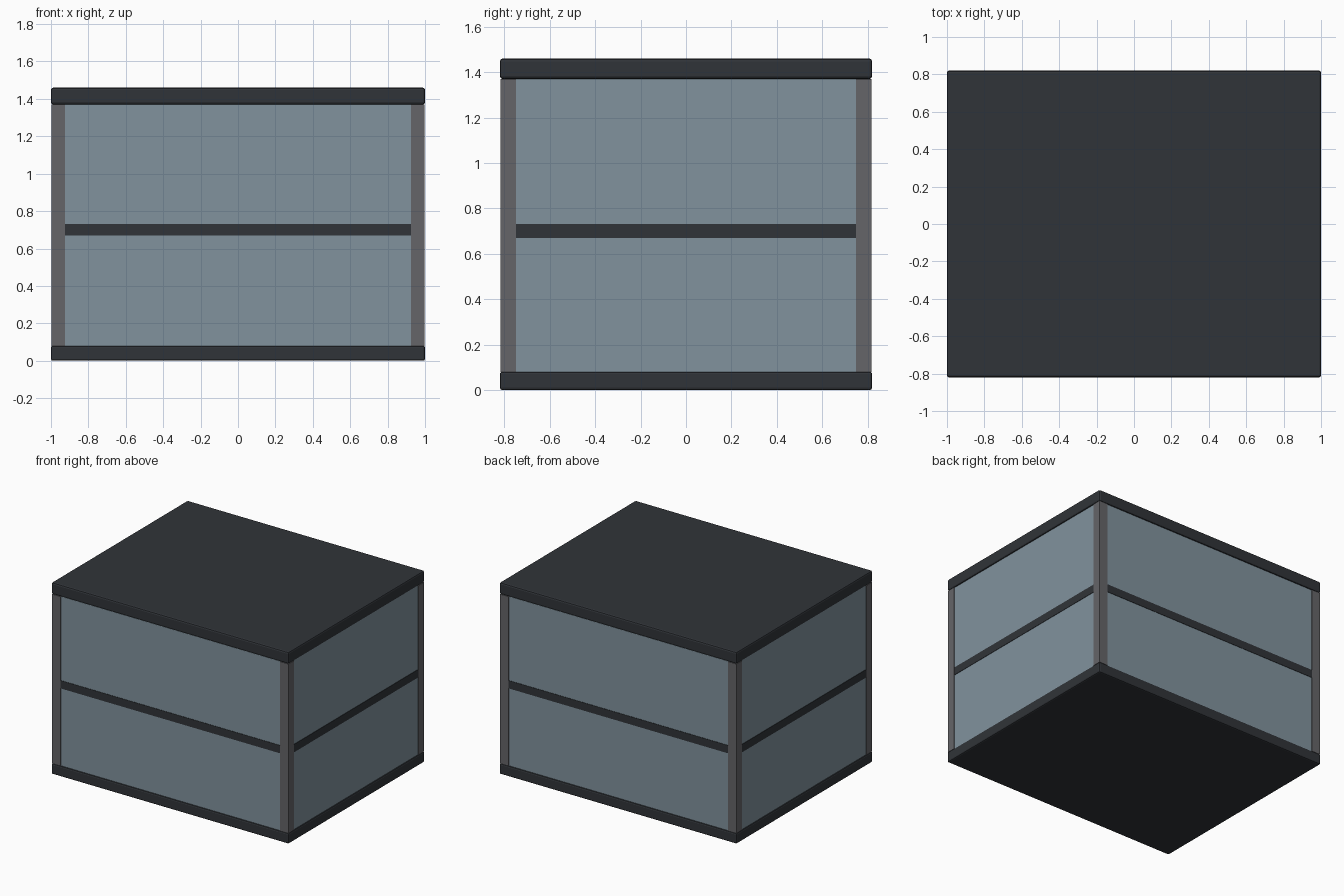
import bpy

if "Cube" in bpy.data.objects:
    bpy.data.objects.remove(bpy.data.objects["Cube"])


def material(name, color):
    m = bpy.data.materials.new(name)
    m.diffuse_color = color
    m.use_nodes = True
    m.node_tree.nodes["Principled BSDF"].inputs["Base Color"].default_value = m.diffuse_color
    return m


DARK = material("dark_frame", (0.030, 0.034, 0.040, 1))
GLASS = material("tinted_glass", (0.22, 0.29, 0.34, 0.65))
POST = material("grey_post", (0.13, 0.13, 0.14, 0.65))


def box(name, lo, hi, mat, bevel=0):
    bpy.ops.mesh.primitive_cube_add(
        size=1, location=[(a + b) / 2 for a, b in zip(lo, hi)])
    o = bpy.context.object
    o.name = name
    o.scale = [b - a for a, b in zip(lo, hi)]
    bpy.ops.object.transform_apply(location=False, rotation=False, scale=True)
    o.data.materials.append(mat)
    if bevel:
        b = o.modifiers.new("edge", "BEVEL")
        b.width = bevel
        b.segments = 2
    return o


X, Y = 1.0, 0.82           # half footprint
PX, PY = 0.925, 0.75       # inner edges of the posts
Z0, Z1, TOP = 0.08, 1.37, 1.46

# base and roof slabs
box("base_slab", (-X, -Y, 0), (X, Y, Z0), DARK, 0.01)
box("roof_slab", (-X, -Y, Z1), (X, Y, TOP), DARK, 0.012)

# corner posts
for sx in (-1, 1):
    for sy in (-1, 1):
        xs = sorted((sx * PX, sx * (X - 0.003)))
        ys = sorted((sy * PY, sy * (Y - 0.003)))
        box("corner_post", (xs[0], ys[0], Z0), (xs[1], ys[1], Z1), POST)

# glass walls with a middle rail on each side
for s in (-1, 1):
    for name, z0, z1, out, thick, mat in (
            ("glass", Z0, Z1, 0.008, 0.025, GLASS),
            ("middle_rail", 0.67, 0.73, 0.005, 0.035, DARK)):
        ys = sorted((s * (Y - out), s * (Y - out - thick)))
        box(name + "_long", (-PX, ys[0], z0), (PX, ys[1], z1), mat)
        xs = sorted((s * (X - out), s * (X - out - thick)))
        box(name + "_short", (xs[0], -PY, z0), (xs[1], PY, z1), mat)
